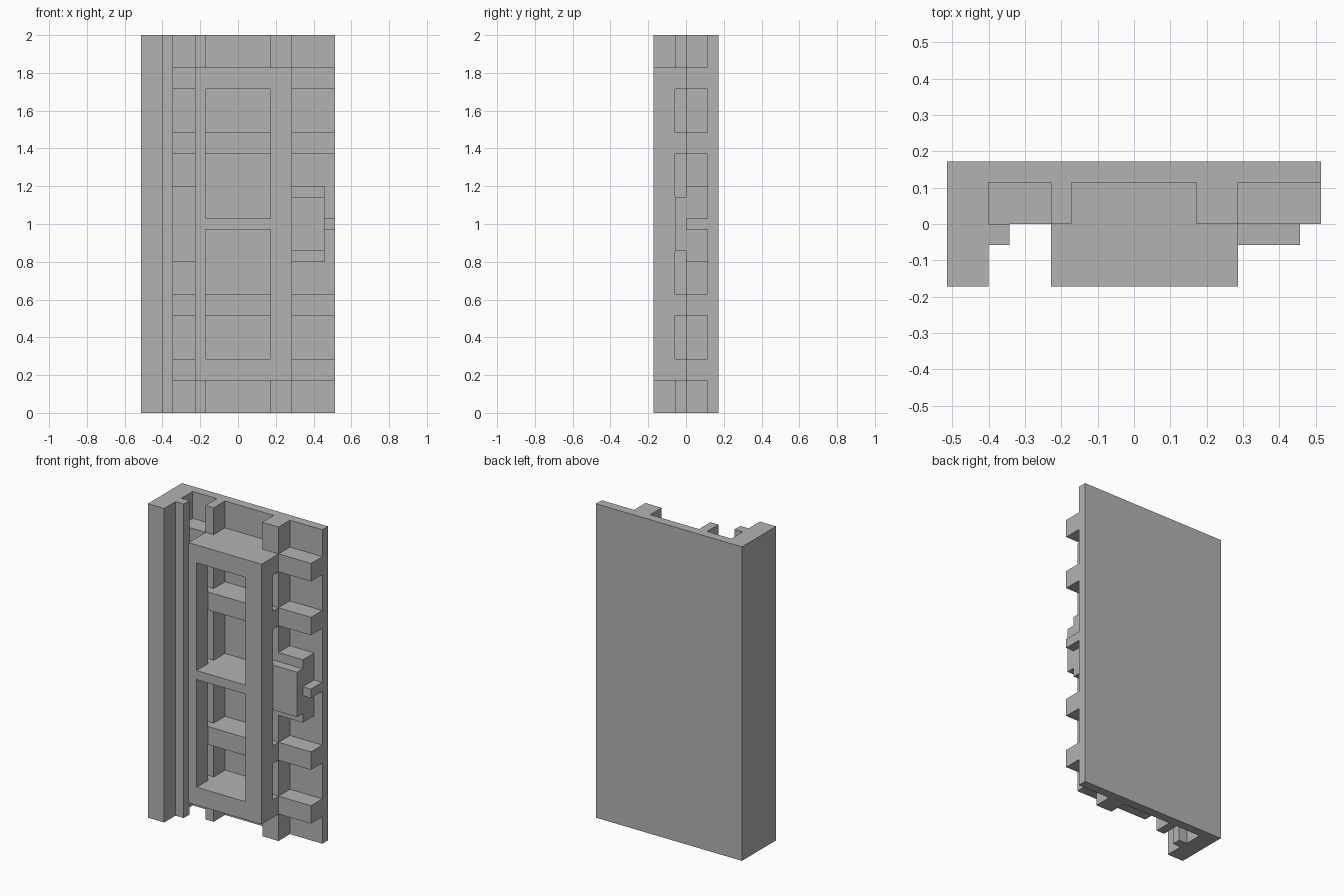
import bpy
import bmesh
from mathutils import Vector

cube = bpy.data.objects.get("Cube")
if cube:
    bpy.data.objects.remove(cube, do_unlink=True)

U = 2 / 35          # module: every part sits on this grid
TOP = 35            # panel height in modules

grey = bpy.data.materials.new("plain grey")
grey.use_nodes = True
colour = (0.45, 0.45, 0.45, 1)
grey.diffuse_color = colour
grey.node_tree.nodes["Principled BSDF"].inputs["Base Color"].default_value = colour


def part(name, *boxes):
    """One object made of boxes, each given as (x range, y range, z range) in modules."""
    bm = bmesh.new()
    for spans in boxes:
        low, high = (Vector(ends) * U for ends in zip(*spans))
        verts = bmesh.ops.create_cube(bm, size=1)["verts"]
        for v in verts:
            v.co = (low + high) / 2 + v.co * (high - low)
    mesh = bpy.data.meshes.new(name)
    bm.to_mesh(mesh)
    bm.free()
    mesh.materials.append(grey)
    obj = bpy.data.objects.new(name, mesh)
    bpy.context.collection.objects.link(obj)
    return obj


def flip(z):
    """Mirror a height range about the middle of the panel."""
    return (TOP - z[1], TOP - z[0])


full = (0, TOP)
rear = (0, 2)       # depth layer on the back plate
gap = (-1, 0)       # depth layer between ribs and frame
front = (-3, -1)    # depth layer of the frame

# Back plate and the corner post with its guide lip
part("back_plate", ((-9, 9), (2, 3), full))
part("corner_post", ((-9, -7), (-3, 2), full))
part("guide_lip", ((-7, -6), gap, full))

# Upright ribs on the back plate
part("right_rib", ((-4, -3), rear, full))
part("left_rib", ((3, 5), rear, full))

# Cross bars, each with a spacer that carries the frame
for label, z in (("outer", (3, 5)), ("inner", (9, 11))):
    for side, span in (("lower", z), ("upper", flip(z))):
        part(f"{side}_{label}_bar", ((-7, 9), rear, span))
        part(f"{side}_{label}_spacer", ((-4, 5), gap, span))

# Raised frame with two openings
rail = (3, 5)
part("frame",
     ((-4, -3), front, (3, 32)),
     ((3, 5), front, (3, 32)),
     ((-3, 3), front, rail),
     ((-3, 3), front, flip(rail)))
part("frame_middle_shelf", ((-3, 3), (-3, 2), (17, 18)))
part("shelf_spacer", ((-4, -3), gap, (17, 18)))

# Middle blocks, and the lock with its peg at the open edge
part("right_middle_block", ((-7, -4), rear, (14, 21)))
part("lock_block", ((5, 8), rear, (14, 21)))
part("lock_cover", ((3, 8), gap, (15, 20)))
part("lock_peg", ((8, 9), rear, (17, 18)))
